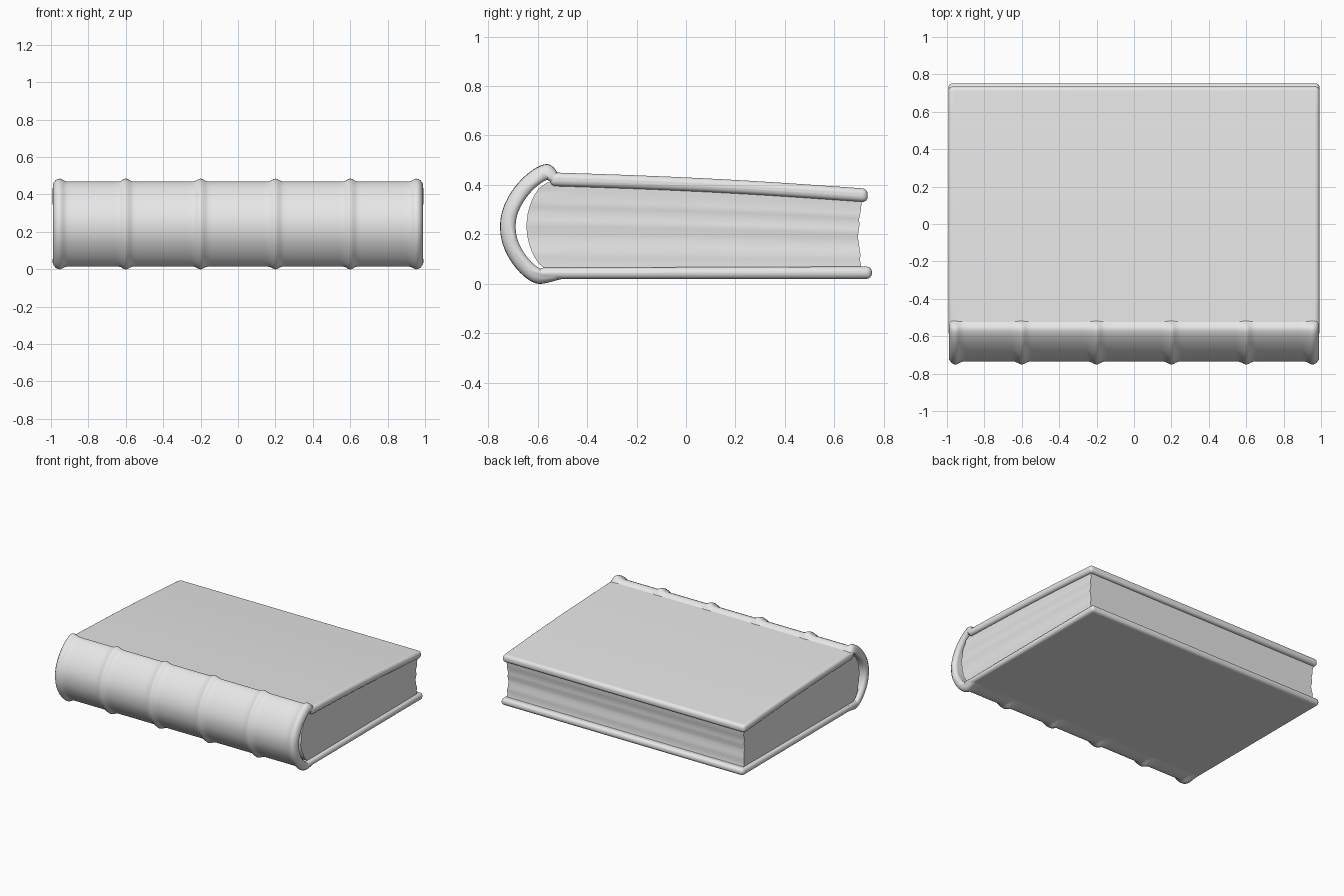
import bpy, bmesh, math, random
from mathutils import Vector

random.seed(4)
cube = bpy.data.objects.get("Cube")
if cube:
    bpy.data.objects.remove(cube, do_unlink=True)

grey = bpy.data.materials.new("plain grey")
grey.use_nodes = True
grey.diffuse_color = (0.8, 0.8, 0.8, 1)
grey.node_tree.nodes["Principled BSDF"].inputs["Base Color"].default_value = (0.8, 0.8, 0.8, 1)


def loft(name, rings, bevel=0.0, angle=40):
    """Skin a list of closed rings and cap both ends."""
    bm = bmesh.new()
    rows = [[bm.verts.new(p) for p in ring] for ring in rings]
    n = len(rows[0])
    for a, b in zip(rows, rows[1:]):
        for i in range(n):
            j = (i + 1) % n
            bm.faces.new((a[i], a[j], b[j], b[i]))
    bm.faces.new(rows[0])
    bm.faces.new(rows[-1])
    bmesh.ops.recalc_face_normals(bm, faces=bm.faces)
    mesh = bpy.data.meshes.new(name)
    bm.to_mesh(mesh)
    bm.free()
    mesh.materials.append(grey)
    obj = bpy.data.objects.new(name, mesh)
    bpy.context.collection.objects.link(obj)
    if bevel:
        mod = obj.modifiers.new("Rounded edges", "BEVEL")
        mod.width = bevel
        mod.segments = 4
        mod.limit_method = "ANGLE"
        mod.angle_limit = math.radians(35)
    bpy.ops.object.select_all(action="DESELECT")
    obj.select_set(True)
    bpy.context.view_layer.objects.active = obj
    bpy.ops.object.shade_smooth_by_angle(angle=math.radians(angle))
    return obj


def smooth_path(points, steps=5):
    """Catmull-Rom curve through the points."""
    p = [Vector(q) for q in points]
    p = [2 * p[0] - p[1]] + p + [2 * p[-1] - p[-2]]
    out = []
    for a, b, c, d in zip(p, p[1:], p[2:], p[3:]):
        for k in range(steps):
            t = k / steps
            out.append(0.5 * (2 * b + (c - a) * t + (2 * a - 5 * b + 4 * c - d) * t * t
                              + (3 * b - a - 3 * c + d) * t ** 3))
    return out + [p[-2]]


def cover_top(y):
    """Height of the sagging, sloping top cover."""
    t = (y + 0.53) / 1.26
    return 0.45 - 0.065 * t + 0.008 * math.sin(math.pi * t)


# Cover boards, as side profiles stretched across the width
def board(name, profile):
    loft(name, [[(x, y, z) for y, z in profile] for x in (-0.992, 0.992)], 0.022)


ys = [-0.55 + 1.285 * i / 8 for i in range(9)]
board("top_cover", [(y, cover_top(y)) for y in ys]
      + [(y, cover_top(y) - 0.055) for y in reversed(ys)])
board("bottom_cover", [(-0.6, 0.02), (0.752, 0.02), (0.752, 0.07), (-0.6, 0.065)])

# Rounded spine with raised bands and end caps
path = smooth_path([(-0.515, 0.445), (-0.56, 0.468), (-0.62, 0.44), (-0.68, 0.38),
                    (-0.72, 0.31), (-0.735, 0.24), (-0.725, 0.165), (-0.69, 0.095),
                    (-0.64, 0.04), (-0.59, 0.016), (-0.5, 0.02)])
normals = []
for i in range(len(path)):
    d = (path[min(i + 1, len(path) - 1)] - path[max(i - 1, 0)]).normalized()
    normals.append(Vector((d.y, -d.x)))
bands = [-0.955, -0.6, -0.2, 0.2, 0.6, 0.955]


def swell(x):
    return 0.017 * max(math.exp(-((x - b) / 0.024) ** 2) for b in bands)


def spine_ring(x, shrink=0.0):
    last = len(path) - 1
    ring = []
    for i, (p, n) in enumerate(zip(path, normals)):
        fade = min(1, i / 5, (last - i) / 5)
        q = p + n * (swell(x) * fade - shrink)
        ring.append((x, q.x, q.y))
    for p, n in reversed(list(zip(path, normals))):
        q = p - n * (0.046 - shrink)
        ring.append((x, q.x, q.y))
    return ring


xs = [-0.975 + 1.95 * i / 156 for i in range(157)]
loft("spine", [spine_ring(-0.988, 0.012)] + [spine_ring(x) for x in xs]
     + [spine_ring(0.988, 0.012)], angle=60)

# Page block: uneven stacked layers with a hollow fore edge and rounded back
layers = []
count = 14
for k in range(count + 1):
    t = k / count
    curve = math.sin(math.pi * t)
    back = -0.56 - 0.085 * curve ** 0.6
    fore = 0.712 - 0.014 * curve + random.uniform(-0.003, 0.003)
    half = 0.972 - 0.006 * curve + random.uniform(-0.004, 0.004)
    line = [back + (fore - back) * i / 8 for i in range(9)]
    side = [(y, 0.055 + t * (cover_top(y) - 0.04 - 0.055)) for y in line]
    layers.append([(half, y, z) for y, z in side]
                  + [(-half, y, z) for y, z in reversed(side)])
loft("page_block", layers)
